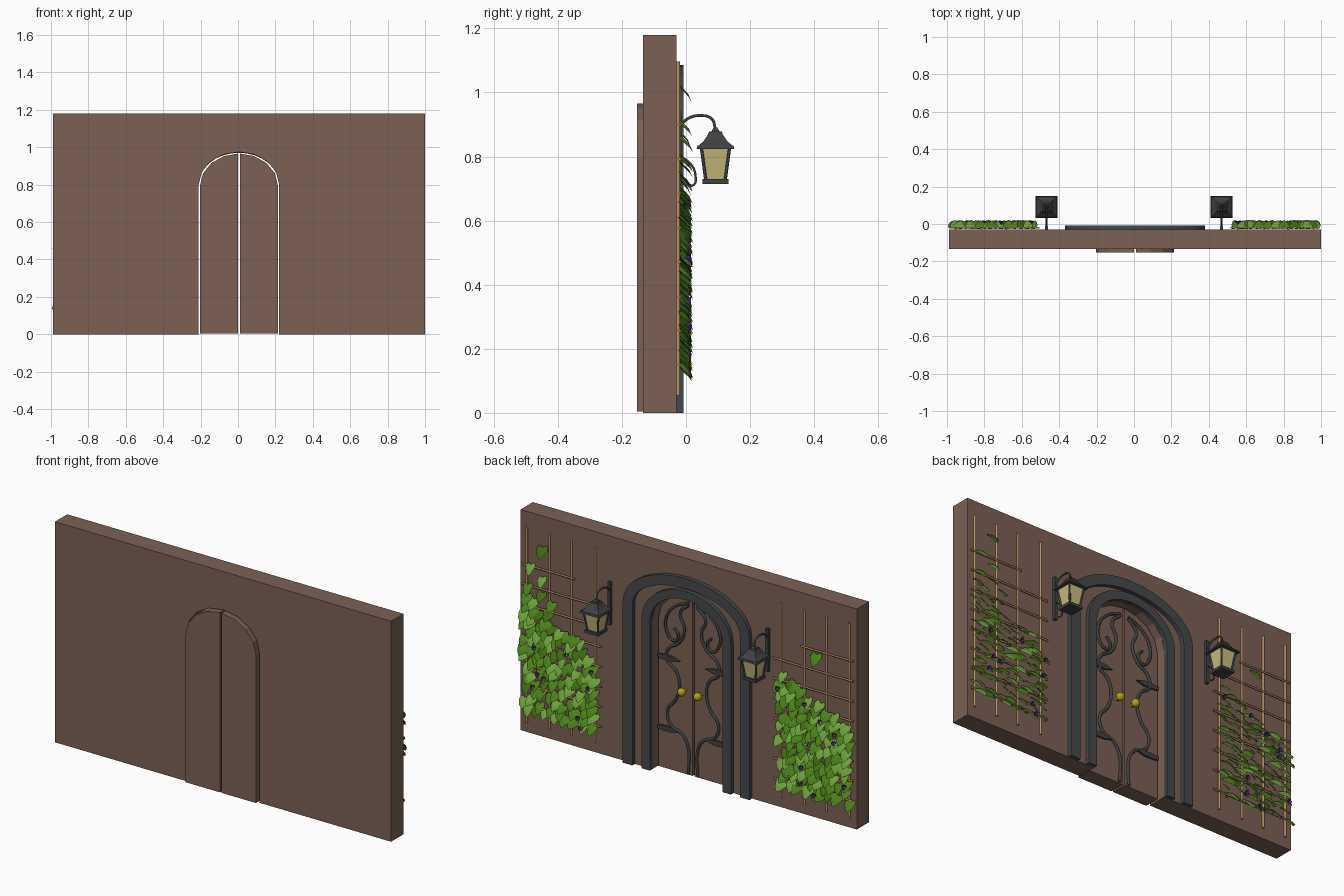
import bpy, bmesh, math, random
from mathutils import Vector

if "Cube" in bpy.data.objects:
    bpy.data.objects.remove(bpy.data.objects["Cube"])

random.seed(4)
CX = 0.005  # mirror plane of the doorway


def mat(name, r, g, b):
    m = bpy.data.materials.new(name)
    m.diffuse_color = (r, g, b, 1)
    m.use_nodes = True
    m.node_tree.nodes["Principled BSDF"].inputs["Base Color"].default_value = m.diffuse_color
    return m


BROWN = mat("brown", .2, .12, .09)
STONE = mat("stone", .06, .065, .07)
IRON = mat("iron", .05, .053, .056)
WOOD = mat("cane", .5, .3, .13)
GLASS = mat("glass", .58, .5, .2)
GOLD = mat("gold", .42, .36, .01)
GREENS = [mat("leaf_mid", .07, .22, .01), mat("leaf_light", .15, .36, .045),
          mat("leaf_dark", .05, .15, .006)]
PURPLE = mat("purple", .1, .01, .35)


def mesh_object(name, verts, faces, *mats):
    me = bpy.data.meshes.new(name)
    me.from_pydata(verts, [], faces)
    for m in mats:
        me.materials.append(m)
    ob = bpy.data.objects.new(name, me)
    bpy.context.collection.objects.link(ob)
    return ob


def fix_normals(ob):
    bm = bmesh.new()
    bm.from_mesh(ob.data)
    bmesh.ops.recalc_face_normals(bm, faces=bm.faces)
    bm.to_mesh(ob.data)
    bm.free()


def prism(name, pts, y0, y1, m):
    """Extrude an x-z outline along y."""
    n = len(pts)
    v = [(x, y, z) for y in (y0, y1) for x, z in pts]
    f = [list(range(n)), list(range(n, 2 * n))]
    f += [(i, (i + 1) % n, (i + 1) % n + n, i + n) for i in range(n)]
    ob = mesh_object(name, v, f, m)
    fix_normals(ob)
    return ob


def box(name, x0, x1, y0, y1, z0, z1, m):
    return prism(name, [(x0, z0), (x1, z0), (x1, z1), (x0, z1)], y0, y1, m)


def arch(w, spring, top, n, z0=0.0):
    """Door-shaped path from the left foot over the top to the right foot."""
    pts = [(CX - w, z0)]
    for i in range(n + 1):
        a = math.pi * (1 - i / n)
        pts.append((CX + w * math.cos(a), spring + (top - spring) * math.sin(a)))
    return pts + [(CX + w, z0)]


def tube(name, pts, r, m, smooth=True):
    cu = bpy.data.curves.new(name, 'CURVE')
    cu.dimensions = '3D'
    cu.bevel_depth = r
    cu.bevel_resolution = 1
    cu.use_fill_caps = True
    cu.resolution_u = 6 if smooth else 1
    sp = cu.splines.new('BEZIER')
    sp.bezier_points.add(len(pts) - 1)
    for p, c in zip(sp.bezier_points, pts):
        p.co = c
        p.handle_left_type = p.handle_right_type = 'AUTO' if smooth else 'VECTOR'
    cu.materials.append(m)
    ob = bpy.data.objects.new(name, cu)
    bpy.context.collection.objects.link(ob)
    bpy.ops.object.select_all(action='DESELECT')
    ob.select_set(True)
    bpy.context.view_layer.objects.active = ob
    bpy.ops.object.convert(target='MESH')
    return ob


def frustum(name, x, y, z0, w0, z1, w1, m):
    """Square block with different bottom and top widths."""
    q = [(-1, -1), (1, -1), (1, 1), (-1, 1)]
    v = [(x + a * w / 2, y + b * w / 2, z) for z, w in ((z0, w0), (z1, w1)) for a, b in q]
    f = [(3, 2, 1, 0), (4, 5, 6, 7)] + [(i, (i + 1) % 4, (i + 1) % 4 + 4, i + 4) for i in range(4)]
    return mesh_object(name, v, f, m)


# Wall with arched opening
hole = arch(.215, .80, .975, 8)
prism("wall", [(-.99, 0)] + hole + [(1, 0), (1, 1.18), (-.99, 1.18)], -.134, -.03, BROWN)

# Stone trims around the opening
for name, wo, wi, spo, to, ti in (("inner_trim", .265, .215, .80, 1.015, .97),
                                  ("outer_trim", .375, .318, .865, 1.085, 1.03)):
    prism(name, arch(wo, spo, to, 16) + arch(wi, spo, ti, 16)[::-1], -.032, -.008, STONE)

# Door leaves, ironwork, knobs and hinge straps
scroll = [(.028, .01), (.028, .15), (.06, .21), (.135, .25), (.15, .32), (.10, .39), (.08, .47),
          (.10, .54), (.155, .59), (.145, .65), (.08, .70), (.05, .78), (.075, .86), (.025, .915)]
curl = [(.025, .925), (.10, .89), (.155, .82), (.15, .73), (.11, .70), (.085, .735), (.11, .77)]
half = [(x, z) for x, z in arch(.208, .795, .966, 8, .004) if x >= CX - 1e-5]
for s, side in ((-1, "left"), (1, "right")):
    leaf = [(.005, .004)] + [(max(x - CX, .005), z) for x, z in half]
    prism(side + "_door", [(CX + s * u, z) for u, z in leaf], -.153, -.07, BROWN)
    for nm, path, r in (("scroll", scroll, .008), ("curl", curl, .007)):
        tube(f"{side}_door_{nm}", [(CX + s * u, -.066, z) for u, z in path], r, IRON)
    for z in (.22, .60):
        strap = [(.205, -.01), (.205, .01), (.16, .014), (.12, .013), (.075, 0), (.12, -.013), (.16, -.014)]
        prism(side + "_hinge_strap", [(CX + s * u, z + d) for u, d in strap], -.071, -.06, IRON)
    kx = CX + s * .047
    tube(side + "_knob_stem", [(kx, -.07, .453), (kx, -.04, .453)], .01, GOLD, False)
    bpy.ops.mesh.primitive_uv_sphere_add(segments=16, ring_count=10, radius=.021, location=(kx, -.038, .453))
    knob = bpy.context.object
    knob.name = side + "_knob"
    knob.data.materials.append(GOLD)
    bpy.ops.object.shade_smooth()

# Lanterns on scrolled brackets
for s, side in ((-1, "left"), (1, "right")):
    x, y = s * .467, .092
    n = side + "_lantern_"
    box(n + "wall_plate", x - .008, x + .008, -.03, -.014, .71, .94, IRON)
    tube(n + "arm", [(x, -.018, .895), (x, .005, .918), (x, .045, .928), (x, .08, .918), (x, y, .885)], .005, IRON)
    tube(n + "lower_scroll", [(x, -.018, .80), (x, .012, .78), (x, .029, .745), (x, .022, .71),
                              (x, .005, .715)], .004, IRON)
    frustum(n + "base", x, y, .715, .08, .73, .08, IRON)
    frustum(n + "glass", x, y, .73, .06, .825, .086, GLASS)
    for a in (-1, 1):
        for b in (-1, 1):
            tube(n + "post", [(x + a * .031, y + b * .031, .73), (x + a * .044, y + b * .044, .826)],
                 .005, IRON, False)
    frustum(n + "brim", x, y, .824, .118, .834, .112, IRON)
    frustum(n + "roof_low", x, y, .834, .106, .848, .074, IRON)
    frustum(n + "roof_high", x, y, .848, .074, .872, .042, IRON)
    frustum(n + "cap", x, y, .87, .046, .878, .04, IRON)
    frustum(n + "finial", x, y, .878, .026, .89, .012, IRON)

# Cane trellises
for s, side in ((-1, "left"), (1, "right")):
    for u in (.55, .69, .82, .955):
        tube(side + "_trellis_upright", [(CX + s * u, -.024, .055), (CX + s * u, -.024, 1.097)], .006, WOOD, False)
    for i in range(8):
        z = .15 + .107 * i
        u0 = .67 if i == 7 else .51
        tube(side + "_trellis_rail", [(CX + s * u0, -.02, z), (CX + s * .98, -.02, z)], .005, WOOD, False)

# Heart-shaped leaf: (across, along) with three points on the midrib
LEAF = [(0, 0), (0, .5), (0, 1), (.25, -.14), (.46, 0), (.5, .25), (.32, .62),
        (-.25, -.14), (-.46, 0), (-.5, .25), (-.32, .62)]
LEAF_FACES = [(0, 1, 5, 4, 3), (1, 2, 6, 5), (0, 7, 8, 9, 1), (1, 9, 10, 2)]


def vine(name, x0, x1, extras):
    spots = list(extras)
    for _ in range(6000):
        t = random.random()
        p = (x0 + (x1 - x0) * t, random.uniform(.145, .50 + .24 * t + random.uniform(-.04, .04)))
        if len(spots) < 112 and all((p[0] - q[0])**2 + (p[1] - q[1])**2 > .035**2 for q in spots):
            spots.append(p)
    verts, faces, slots = [], [], []
    for x, z in spots:
        k, roll, y0 = random.uniform(.05, .066), random.uniform(-.5, .5), random.uniform(-.019, -.012)
        base, slot = len(verts), random.choice((0, 0, 0, 1, 1, 2))
        for a, l in LEAF:
            px, pz = a * k, -l * k * .85
            y = y0 + .034 * math.sin(max(l, -.1) * math.pi / 2) - .012 * abs(a)
            verts.append((x + px * math.cos(roll) - pz * math.sin(roll), y,
                          z + px * math.sin(roll) + pz * math.cos(roll)))
        for f in LEAF_FACES:
            faces.append([base + i for i in f])
            slots.append(slot)
    ob = mesh_object(name + "_leaves", verts, faces, *GREENS)
    for p, sl in zip(ob.data.polygons, slots):
        p.material_index = sl
    # Small trumpet flowers among the leaves
    fv, ff = [], []
    for x, z in random.sample(spots[len(extras):], 9):
        b = len(fv)
        fv.append((x, -.01, z - .02))
        for i in range(6):
            a = i * math.pi / 3
            fv.append((x + .013 * math.cos(a), .016, z - .02 + .013 * math.sin(a)))
        ff += [(b, b + 1 + i, b + 1 + (i + 1) % 6) for i in range(6)]
    mesh_object(name + "_flowers", fv, ff, PURPLE)


# Climbing vines
vine("left_vine", -.965, -.545, [(-.76, .88)])
vine("right_vine", .545, .968, [(.86, 1.02), (.93, .91), (.86, .86), (.945, .80), (.86, .78), (.80, .74)])
